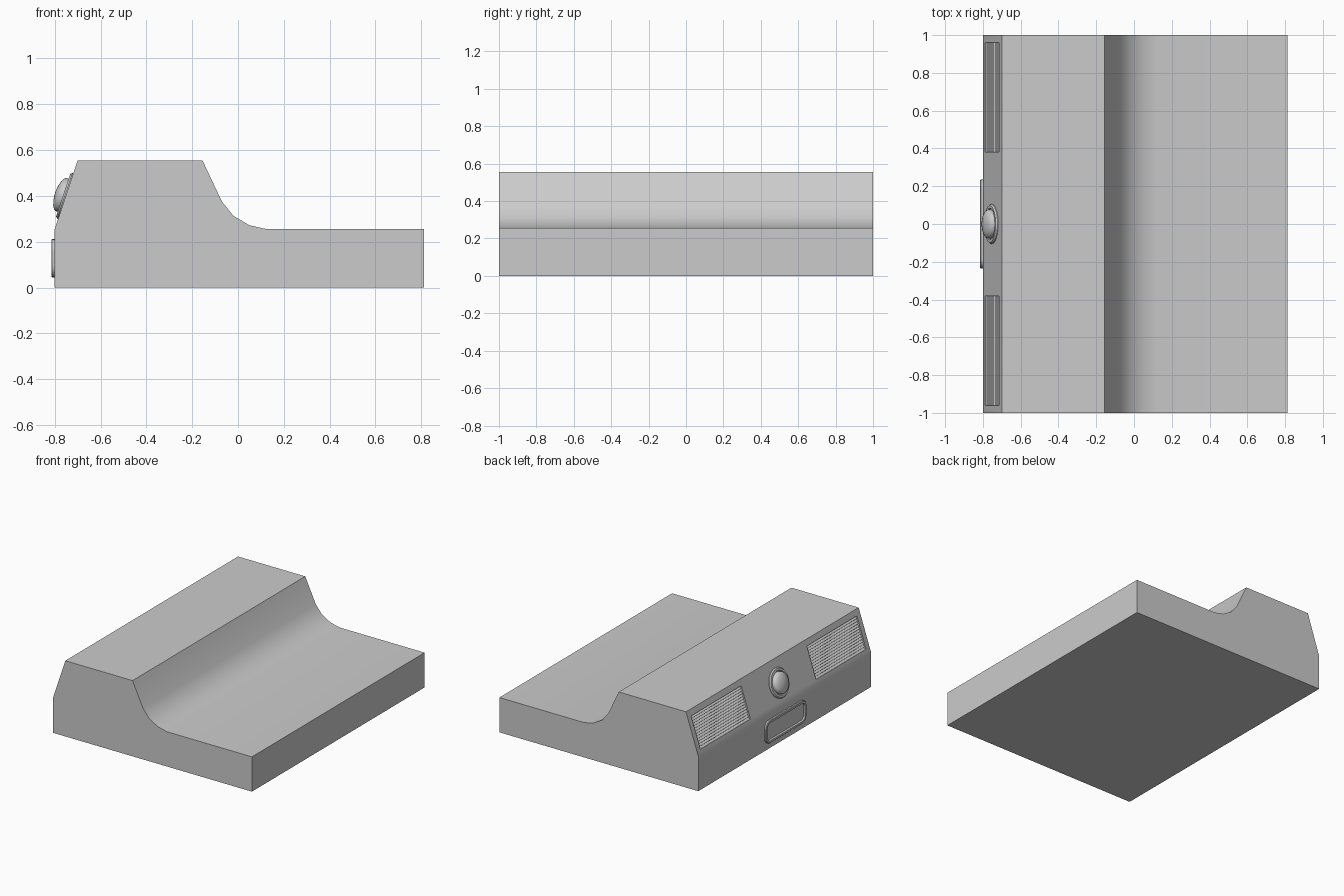
import bpy, bmesh, math
from mathutils import Vector

if "Cube" in bpy.data.objects:
    bpy.data.objects.remove(bpy.data.objects["Cube"])

SLANT = Vector((0.10, 0.30)).normalized()   # direction up the sloped back face (x, z)


def on_slope(s, h):
    """Point s up the sloped face from its bend, h outward from it."""
    return (-0.80 + SLANT.x * s - SLANT.y * h, 0.255 + SLANT.y * s + SLANT.x * h)


def finish(name, bm, angle=30):
    bmesh.ops.recalc_face_normals(bm, faces=bm.faces)
    mesh = bpy.data.meshes.new(name)
    bm.to_mesh(mesh)
    bm.free()
    ob = bpy.data.objects.new(name, mesh)
    bpy.context.collection.objects.link(ob)
    activate(ob)
    if angle:
        bpy.ops.object.shade_smooth_by_angle(angle=math.radians(angle))
    return ob


def activate(ob):
    bpy.ops.object.select_all(action='DESELECT')
    ob.select_set(True)
    bpy.context.view_layer.objects.active = ob


def prism(name, profile, y0, y1, angle=30):
    """Extrude an xz profile along y."""
    bm = bmesh.new()
    face = bm.faces.new([bm.verts.new((x, y0, z)) for x, z in profile])
    new = bmesh.ops.extrude_face_region(bm, geom=[face])['geom']
    verts = [v for v in new if isinstance(v, bmesh.types.BMVert)]
    bmesh.ops.translate(bm, verts=verts, vec=(0, y1 - y0, 0))
    return finish(name, bm, angle)


def rounded_loop(bm, x, hy, hz, r, zc, n=6):
    """Rounded rectangle of vertices in the yz plane."""
    loop = []
    for k, (sy, sz) in enumerate(((1, 1), (-1, 1), (-1, -1), (1, -1))):
        for i in range(n + 1):
            a = math.pi / 2 * (k + i / n)
            loop.append(bm.verts.new((x, sy * (hy - r) + r * math.cos(a),
                                      zc + sz * (hz - r) + r * math.sin(a))))
    return loop


def bridge(bm, a, b):
    for i in range(len(a)):
        j = (i + 1) % len(a)
        bm.faces.new((a[i], a[j], b[j], b[i]))


# Main body: wedge-backed block with a concave step down to the low deck
body = prism("body", [
    (-0.80, 0), (0.813, 0), (0.813, 0.255), (0.125, 0.255), (0.05, 0.272),
    (-0.02, 0.313), (-0.07, 0.375), (-0.155, 0.555), (-0.70, 0.555), (-0.80, 0.255)],
    -1, 1, angle=0)

# Two grille recesses in the sloped face, each filled with louvres
LOW, HIGH, COUNT = 0.035, 0.272, 13
step = (HIGH - LOW) / COUNT
louvres = []
for i in range(COUNT):
    louvres += [on_slope(LOW + i * step, -0.006),
                on_slope(LOW + (i + 0.75) * step, -0.016)]
louvres += [on_slope(HIGH, -0.016), on_slope(HIGH, -0.03), on_slope(LOW, -0.03)]

for side, y0, y1 in (("left", 0.38, 0.96), ("right", -0.96, -0.38)):
    cutter = prism("recess_cutter", [on_slope(LOW, 0.05), on_slope(LOW, -0.022),
                                     on_slope(HIGH, -0.022), on_slope(HIGH, 0.05)],
                   y0, y1, angle=0)
    cutter.hide_render = True
    activate(body)
    mod = body.modifiers.new("recess", 'BOOLEAN')
    mod.operation, mod.solver, mod.object = 'DIFFERENCE', 'EXACT', cutter
    bpy.ops.object.modifier_apply(modifier=mod.name)
    bpy.data.objects.remove(cutter)
    prism(side + "_grille", louvres, y0, y1, angle=0)

activate(body)
bpy.ops.object.shade_smooth_by_angle(angle=math.radians(30))

# Round knob: thin collar with a shallow dome, lathed and laid on the slope
bm = bmesh.new()
profile = [(0.105, -0.01), (0.105, 0.004), (0.098, 0.012), (0.084, 0.012), (0.080, 0.006),
           (0.076, 0.006), (0.076, 0.022), (0.070, 0.031), (0.056, 0.039),
           (0.036, 0.045), (0.018, 0.048), (0, 0.049)]
verts = [bm.verts.new((r, 0, h)) for r, h in profile]
edges = [bm.edges.new(pair) for pair in zip(verts, verts[1:])]
bmesh.ops.spin(bm, geom=verts + edges, cent=(0, 0, 0), axis=(0, 0, 1),
               angle=2 * math.pi, steps=32)
bmesh.ops.remove_doubles(bm, verts=bm.verts, dist=1e-5)
knob = finish("knob", bm, 35)
x, z = on_slope(0.152, 0)
knob.location = (x, 0, z)
knob.rotation_euler = Vector((-SLANT.y, 0, SLANT.x)).to_track_quat('Z', 'Y').to_euler()

# Handle plate: raised rounded frame with a sunken panel
bm = bmesh.new()
loops = [rounded_loop(bm, x, 0.235 - d, 0.083 - d, 0.05 - d, 0.128)
         for x, d in ((-0.795, 0), (-0.811, 0), (-0.815, 0.004),
                      (-0.815, 0.018), (-0.804, 0.022))]
for a, b in zip(loops, loops[1:]):
    bridge(bm, a, b)
bm.faces.new(loops[0])
bm.faces.new(loops[-1])
finish("handle_plate", bm)
